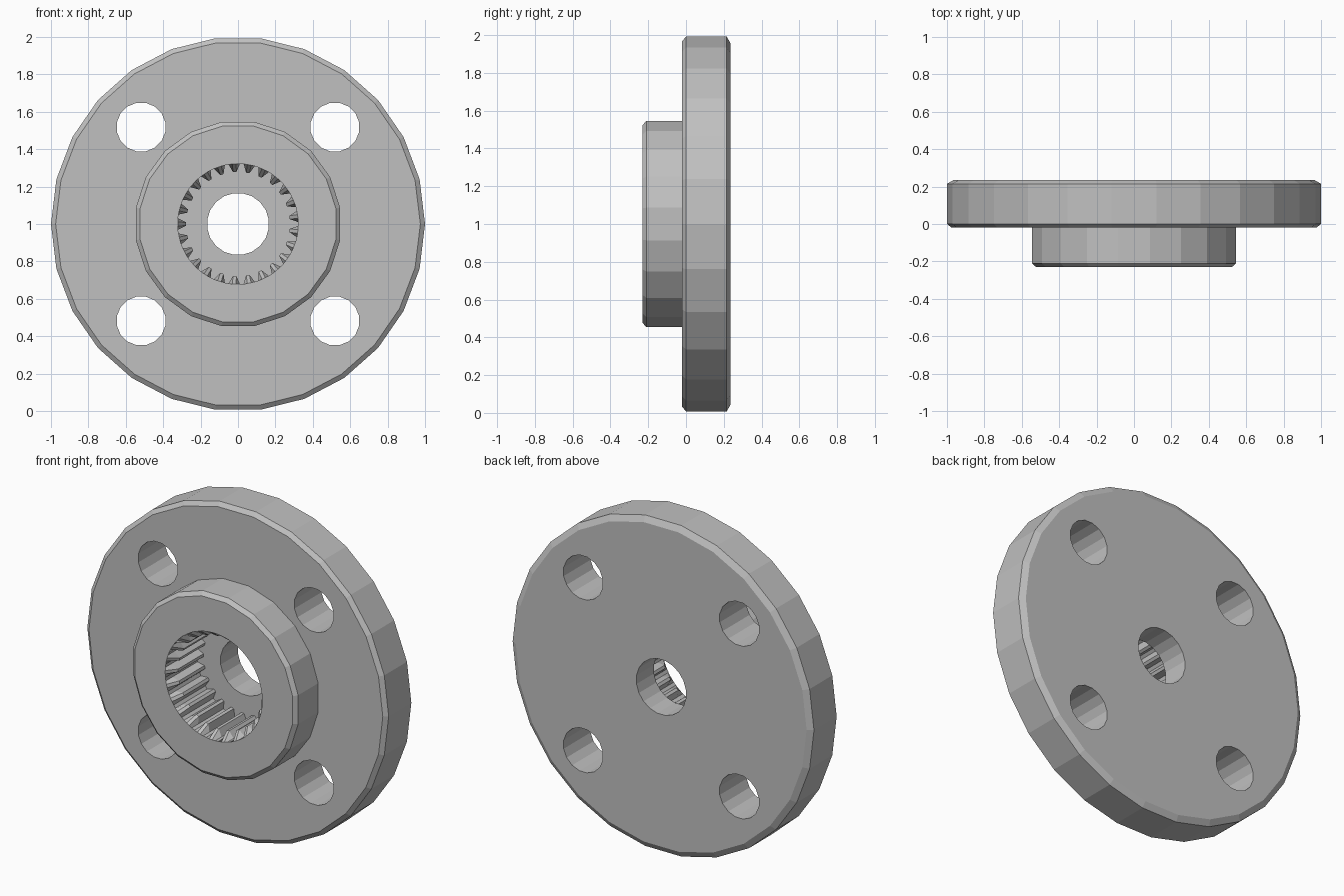
import bpy
from math import sin, cos, pi

cube = bpy.data.objects.get("Cube")
if cube:
    bpy.data.objects.remove(cube, do_unlink=True)

grey = bpy.data.materials.new("light_grey_metal")
grey.use_nodes = True
colour = (0.53, 0.53, 0.53, 1)
grey.diffuse_color = colour
grey.node_tree.nodes["Principled BSDF"].inputs["Base Color"].default_value = colour

AXIS_Z = 1.0            # height of the hub axis
BACK, STEP, FRONT = 0.235, -0.02, -0.23
FLOOR = 0.07            # bottom of the splined socket
TEETH = 25


def loft(name, rings, x=0, z=AXIS_Z):
    """Closed solid along y from (y, [radius per vertex]) rings."""
    n = len(rings[0][1])
    verts = []
    for y, radii in rings:
        for i, r in enumerate(radii):
            a = 2 * pi * (i + 0.5) / n
            verts.append((x + r * sin(a), y, z + r * cos(a)))
    faces = [list(range(n))[::-1], [(len(rings) - 1) * n + i for i in range(n)]]
    for k in range(len(rings) - 1):
        for i in range(n):
            j = (i + 1) % n
            faces.append((k * n + i, k * n + j, (k + 1) * n + j, (k + 1) * n + i))
    mesh = bpy.data.meshes.new(name)
    mesh.from_pydata(verts, [], faces)
    mesh.materials.append(grey)
    obj = bpy.data.objects.new(name, mesh)
    bpy.context.collection.objects.link(obj)
    # Make the normals point outwards
    import bmesh
    bm = bmesh.new()
    bm.from_mesh(mesh)
    bmesh.ops.recalc_face_normals(bm, faces=bm.faces)
    bm.to_mesh(mesh)
    bm.free()
    return obj


def disc(name, sides, profile, **place):
    return loft(name, [(y, [r] * sides) for y, r in profile], **place)


def combine(target, tool, operation):
    mod = target.modifiers.new(tool.name, "BOOLEAN")
    mod.operation = operation
    mod.solver = "EXACT"
    mod.object = tool
    bpy.context.view_layer.objects.active = target
    bpy.ops.object.modifier_apply(modifier=mod.name)
    bpy.data.objects.remove(tool, do_unlink=True)


# Chamfered mounting flange with the raised hub fused to its front
flange = disc("hub_flange", 26, [(BACK, 0.965), (BACK - 0.02, 1.0),
                                 (STEP + 0.02, 1.0), (STEP, 0.975)])
hub = disc("raised_hub", 20, [(0.05, 0.553), (FRONT + 0.02, 0.553), (FRONT, 0.53)])
combine(flange, hub, "UNION")

# Splined socket: teeth ramp in from the round mouth
mouth = [0.322] * (TEETH * 4)
spline = [0.322, 0.322, 0.278, 0.278] * TEETH
socket = loft("socket_cutter", [(FRONT - 0.1, mouth), (FRONT, mouth),
                                (FRONT + 0.06, spline), (FLOOR, spline)])
combine(flange, socket, "DIFFERENCE")

# Centre bore and four bolt holes
bore = disc("bore_cutter", 20, [(FLOOR - 0.1, 0.166), (BACK + 0.1, 0.166)])
combine(flange, bore, "DIFFERENCE")
for sx in (-1, 1):
    for sz in (-1, 1):
        hole = disc("bolt_hole_cutter", 16, [(STEP - 0.1, 0.132), (BACK + 0.1, 0.132)],
                    x=sx * 0.518, z=AXIS_Z + sz * 0.518)
        combine(flange, hole, "DIFFERENCE")
